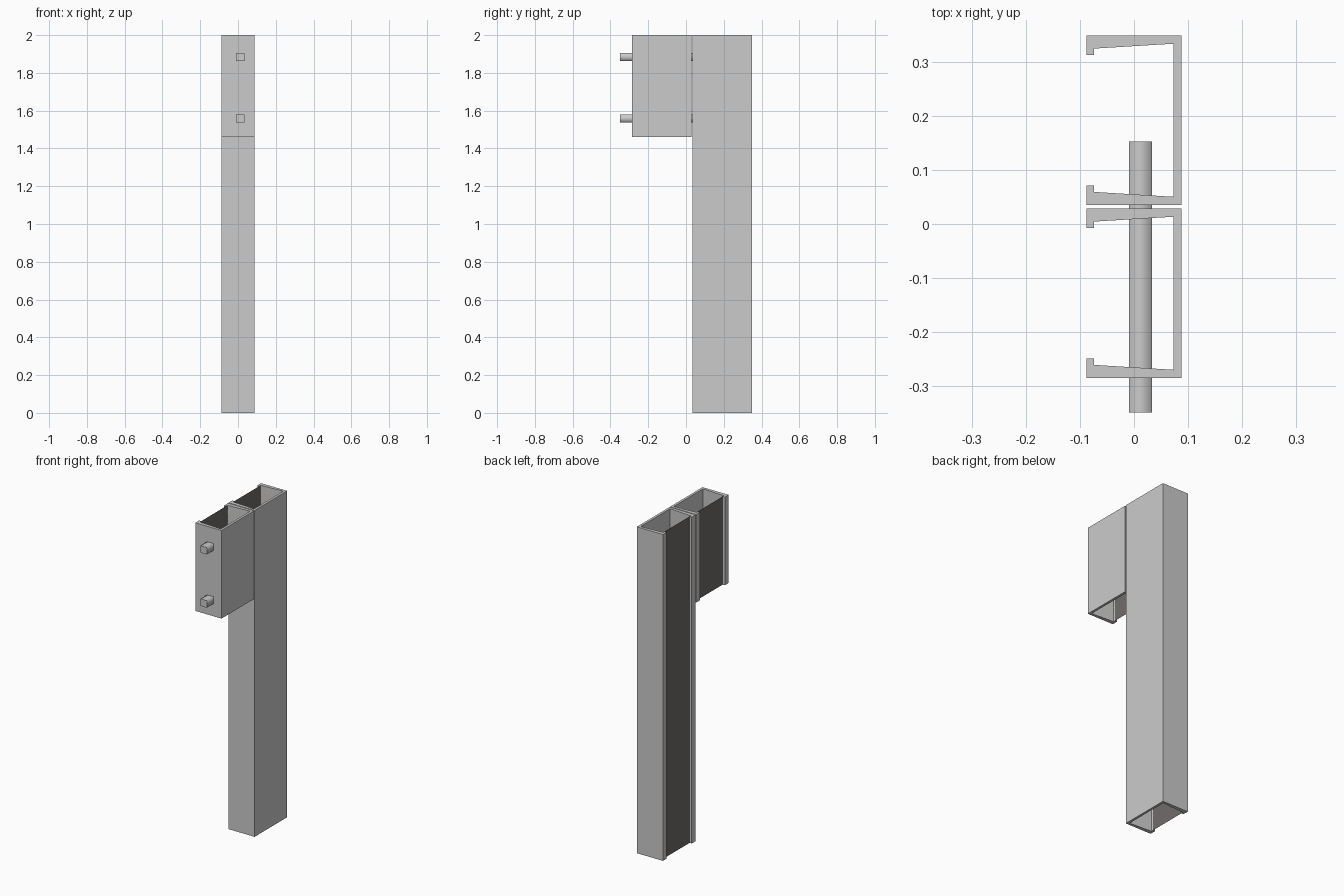
import bpy, bmesh
from mathutils import Matrix, Vector

if "Cube" in bpy.data.objects:
    bpy.data.objects.remove(bpy.data.objects["Cube"])


def finish(bm, name):
    bmesh.ops.recalc_face_normals(bm, faces=bm.faces)
    mesh = bpy.data.meshes.new(name)
    bm.to_mesh(mesh)
    bm.free()
    obj = bpy.data.objects.new(name, mesh)
    bpy.context.collection.objects.link(obj)
    return obj


dark = bpy.data.materials.new("dark_sheet")
dark.diffuse_color = (0.16, 0.15, 0.145, 1)
dark.use_nodes = True
dark.node_tree.nodes["Principled BSDF"].inputs["Base Color"].default_value = dark.diffuse_color

# Half of the lipped channel section (x, distance from its mid line)
HALF = [(0.088, 0.1575), (-0.0885, 0.1575), (-0.0885, 0.121),
        (-0.074, 0.121), (-0.074, 0.133), (0.073, 0.142)]


def channel(name, mid_y, z0, z1):
    outline = HALF + [(x, -d) for x, d in reversed(HALF)]
    bm = bmesh.new()
    face = bm.faces.new([bm.verts.new((x, mid_y + d, z0)) for x, d in outline])
    top = bmesh.ops.extrude_face_region(bm, geom=[face], use_keep_orig=True)
    verts = [g for g in top["geom"] if isinstance(g, bmesh.types.BMVert)]
    bmesh.ops.translate(bm, verts=verts, vec=Vector((0, 0, z1 - z0)))
    finish(bm, name)

    # Thin dark sheet closing the slot just behind the lips
    bm = bmesh.new()
    x, d = -0.074, 0.133
    bm.faces.new([bm.verts.new((x, mid_y + s * d, z))
                  for s, z in ((1, z0), (-1, z0), (-1, z1), (1, z1))])
    sheet = finish(bm, name + "_sheet")
    sheet.data.materials.append(dark)


def pin(name, z, size=0.043, y0=-0.35, y1=0.153):
    bm = bmesh.new()
    place = (Matrix.Translation((0.012, (y0 + y1) / 2, z))
             @ Matrix.Diagonal((size, y1 - y0, size, 1)))
    bmesh.ops.create_cube(bm, size=1, matrix=place)
    bm.normal_update()
    # Sides blend smoothly, end caps stay crisp
    for f in bm.faces:
        cap = abs(f.normal.y) > 0.9
        f.smooth = not cap
        if cap:
            for e in f.edges:
                e.smooth = False
    finish(bm, name)


# Tall post and short bracket, both open towards -x
channel("post_channel", 0.1925, 0.0, 2.0)
channel("bracket_channel", -0.1285, 1.46, 2.0)

# Square pins joining the two channels
for label, z in (("upper", 1.884), ("lower", 1.558)):
    pin(label + "_pin", z)
